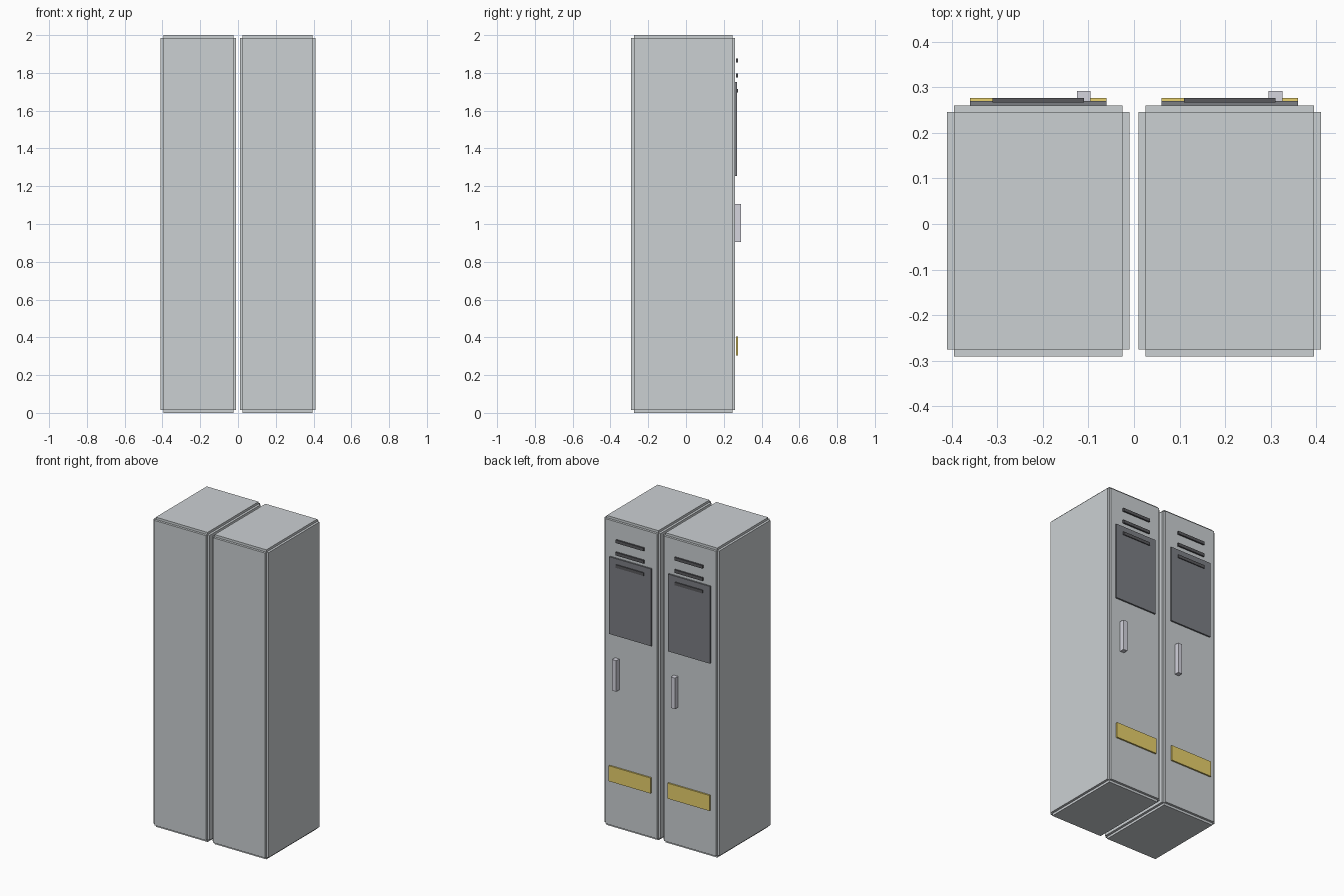
import bpy, bmesh
from mathutils import Vector

if "Cube" in bpy.data.objects:
    bpy.data.objects.remove(bpy.data.objects["Cube"])


def material(name, color):
    mat = bpy.data.materials.new(name)
    mat.diffuse_color = (*color, 1)
    mat.use_nodes = True
    mat.node_tree.nodes["Principled BSDF"].inputs["Base Color"].default_value = mat.diffuse_color
    return mat


def add_box(name, lo, hi, mat=None, lip=0):
    """Box between two corners; with a lip every face is a raised panel, leaving stepped edges."""
    lo, hi = Vector(lo), Vector(hi)
    inset = Vector((lip, lip, lip))
    size, mid = hi - lo - 2 * inset, (lo + hi) / 2
    bm = bmesh.new()
    bmesh.ops.create_cube(bm, size=1)
    for v in bm.verts:
        v.co = Vector(a * b for a, b in zip(v.co, size)) + mid
    if lip:
        bm.normal_update()
        normals = [f.normal.copy() for f in bm.faces]
        panels = bmesh.ops.extrude_discrete_faces(bm, faces=bm.faces[:])["faces"]
        for face, n in zip(panels, normals):
            bmesh.ops.translate(bm, verts=face.verts[:], vec=n * lip)
    mesh = bpy.data.meshes.new(name)
    bm.to_mesh(mesh)
    bm.free()
    obj = bpy.data.objects.new(name, mesh)
    bpy.context.collection.objects.link(obj)
    if mat:
        mesh.materials.append(mat)
    return obj


dark = material("dark_grey", (0.2, 0.21, 0.23))
black = material("vent_grey", (0.1, 0.1, 0.11))
yellow = material("yellow", (0.8, 0.63, 0.15))
steel = material("steel", (0.66, 0.66, 0.73))
body = material("body_grey", (0.6, 0.63, 0.65))

# Two identical lockers side by side, doors facing +y
for side, x in (("left", -0.21), ("right", 0.21)):
    # Cabinet with stepped edges
    add_box(f"{side}_cabinet", (x - 0.2, -0.29, 0), (x + 0.2, 0.26, 2), body, lip=0.015)
    # Door panel
    add_box(f"{side}_door_panel", (x - 0.15, 0.259, 1.253), (x + 0.15, 0.27, 1.752), dark)
    # Vent slats
    for i in range(3):
        z = 1.706 + i * 0.08
        add_box(f"{side}_vent_{i + 1}", (x - 0.1, 0.266, z - 0.01), (x + 0.1, 0.276, z + 0.01), black)
    # Handle
    add_box(f"{side}_handle", (x + 0.085, 0.255, 0.905), (x + 0.115, 0.291, 1.105), steel)
    # Label plate
    add_box(f"{side}_label_plate", (x - 0.15, 0.266, 0.304), (x + 0.15, 0.276, 0.404), yellow)
